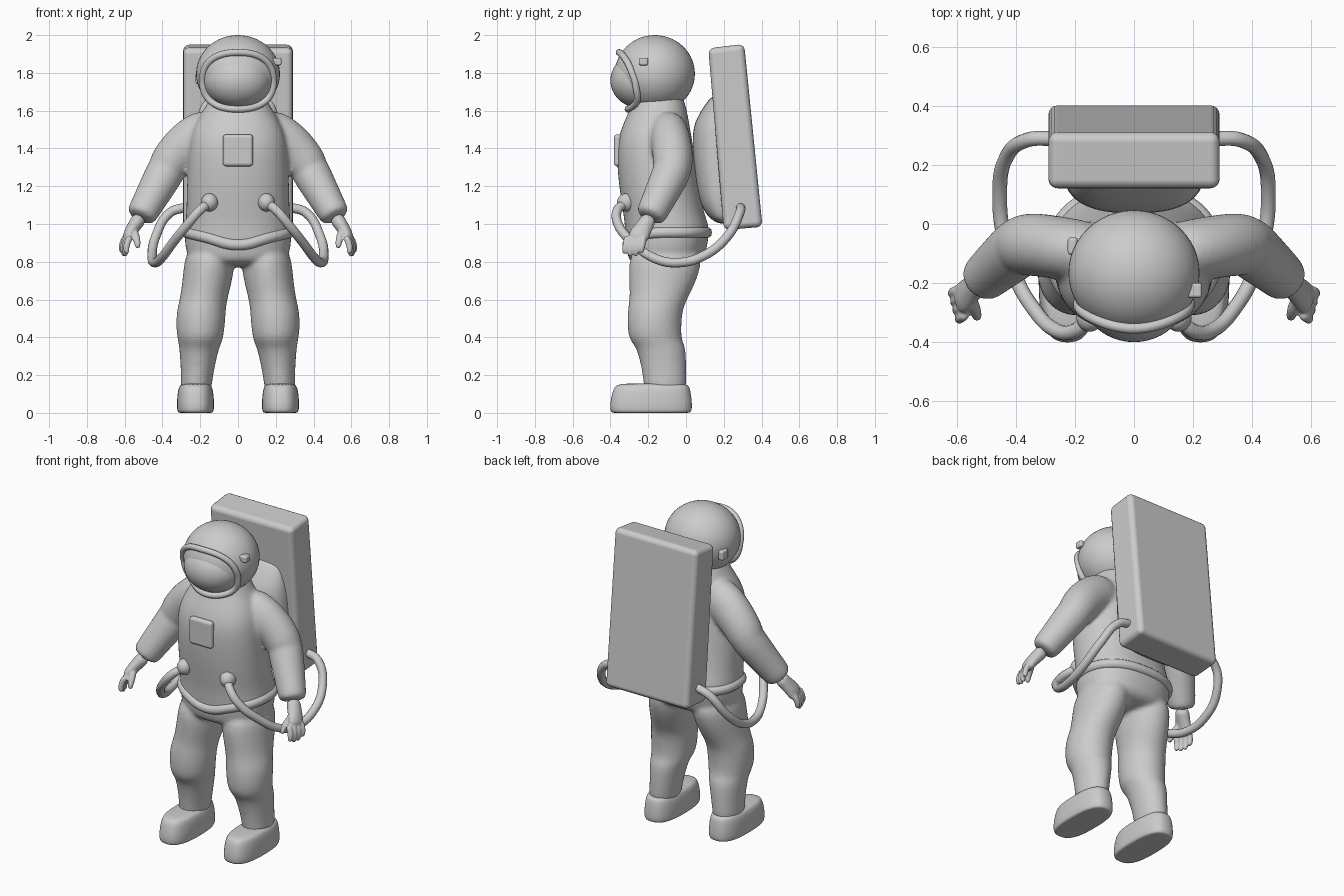
import bpy, bmesh, math
from mathutils import Vector

if "Cube" in bpy.data.objects:
    bpy.data.objects.remove(bpy.data.objects["Cube"])

Y = Vector((0, 1, 0))
TAU = 2 * math.pi


def power(v, e):
    return math.copysign(abs(v) ** e, v)


def loft(bm, rings, follow=False, side=1, e=1.0, n=20):
    """Skin capped cross-sections (x, y, z, rx, ry); side=-1 mirrors in x."""
    pts = [Vector(r[:3]) for r in rings]
    loops = []
    for i, r in enumerate(rings):
        d = Vector((0, 0, 1))
        if follow:
            d = (pts[min(i + 1, len(pts) - 1)] - pts[max(i - 1, 0)]).normalized()
        u = d.cross(Y).normalized()
        v = u.cross(d)
        loop = []
        for k in range(n):
            a = TAU * k / n
            p = pts[i] + u * r[3] * power(math.cos(a), e) + v * r[4] * power(math.sin(a), e)
            loop.append(bm.verts.new((p.x * side, p.y, p.z)))
        loops.append(loop)
    faces = [bm.faces.new(loops[0]), bm.faces.new(loops[-1])]
    for a, b in zip(loops, loops[1:]):
        for k in range(n):
            j = (k + 1) % n
            faces.append(bm.faces.new((a[k], a[j], b[j], b[k])))
    bmesh.ops.recalc_face_normals(bm, faces=faces)


def finish(name, bm, subsurf=0, voxel=0, smooth=0, mirror=False, bevel=0):
    me = bpy.data.meshes.new(name)
    bm.to_mesh(me)
    bm.free()
    for p in me.polygons:
        p.use_smooth = True
    ob = bpy.data.objects.new(name, me)
    bpy.context.collection.objects.link(ob)
    if bevel:
        m = ob.modifiers.new("bevel", 'BEVEL')
        m.width, m.segments, m.harden_normals = bevel, 4, True
    if subsurf:
        ob.modifiers.new("subsurf", 'SUBSURF').levels = subsurf
        ob.modifiers["subsurf"].render_levels = subsurf
    if voxel:
        m = ob.modifiers.new("remesh", 'REMESH')
        m.mode, m.voxel_size, m.use_smooth_shade = 'VOXEL', voxel, True
    if smooth:
        m = ob.modifiers.new("smooth", 'SMOOTH')
        m.factor, m.iterations = 0.5, smooth
    if mirror:
        ob.modifiers.new("mirror", 'MIRROR').use_mirror_merge = False
    return ob


def ellipsoid(name, loc, radii, mirror=False):
    bm = bmesh.new()
    bmesh.ops.create_uvsphere(bm, u_segments=48, v_segments=28, radius=1)
    bmesh.ops.scale(bm, vec=radii, verts=bm.verts)
    bmesh.ops.translate(bm, vec=loc, verts=bm.verts)
    return finish(name, bm, mirror=mirror)


def block(name, loc, size, bevel):
    bm = bmesh.new()
    bmesh.ops.create_cube(bm, size=1)
    bmesh.ops.scale(bm, vec=size, verts=bm.verts)
    bmesh.ops.translate(bm, vec=loc, verts=bm.verts)
    return finish(name, bm, bevel=bevel)


def tube(name, points, radius, cyclic=False):
    cu = bpy.data.curves.new(name, 'CURVE')
    cu.dimensions = '3D'
    cu.bevel_depth, cu.bevel_resolution, cu.resolution_u = radius, 4, 6
    cu.use_fill_caps = True
    sp = cu.splines.new('BEZIER')
    sp.bezier_points.add(len(points) - 1)
    for bp, p in zip(sp.bezier_points, points):
        bp.co = p
        bp.handle_left_type = bp.handle_right_type = 'AUTO'
    sp.use_cyclic_u = cyclic
    sp.use_smooth = True
    ob = bpy.data.objects.new(name, cu)
    bpy.context.collection.objects.link(ob)
    return ob


# Suit: torso, sleeves and trousers fused into one soft skin
suit = bmesh.new()
loft(suit, [(0, -.11, .77, .23, .18), (0, -.105, .84, .275, .21), (0, -.10, .92, .285, .22),
            (0, -.10, .99, .283, .225), (0, -.115, 1.04, .275, .215), (0, -.145, 1.2, .272, .212),
            (0, -.165, 1.4, .265, .207), (0, -.162, 1.5, .245, .185), (0, -.15, 1.58, .2, .16),
            (0, -.145, 1.64, .16, .14), (0, -.15, 1.72, .13, .12)], e=.88, n=28)
arm = [(.10, -.10, 1.52, .12, .10), (.23, -.085, 1.455, .13, .108), (.32, -.07, 1.38, .115, .108),
       (.365, -.07, 1.315, .11, .108), (.378, -.072, 1.29, .1, .1), (.39, -.08, 1.265, .104, .104),
       (.46, -.14, 1.14, .09, .09), (.505, -.18, 1.06, .083, .083), (.52, -.195, 1.03, .076, .076)]
leg = [(.145, -.10, .90, .13, .2), (.155, -.115, .74, .137, .192), (.178, -.14, .62, .127, .158),
       (.192, -.16, .56, .13, .148), (.197, -.167, .50, .132, .146), (.2, -.167, .42, .127, .143),
       (.2, -.155, .375, .118, .138), (.206, -.13, .345, .106, .132), (.215, -.115, .22, .088, .118),
       (.22, -.112, .16, .084, .115), (.222, -.11, .10, .08, .11)]
for s in (1, -1):
    loft(suit, arm, True, s)
    loft(suit, leg, False, s)
finish("suit", suit, subsurf=2, voxel=.012, smooth=8)

# Boots with flat soles
boots = bmesh.new()
loft(boots, [(.225, -.185, 0, .07, .18), (.225, -.185, 0, .09, .207), (.225, -.185, .012, .098, .217),
             (.225, -.185, .05, .099, .218), (.225, -.183, .10, .096, .21), (.225, -.18, .14, .088, .2),
             (.225, -.175, .158, .07, .175)], e=.75, n=28)
finish("boots", boots, subsurf=2, mirror=True)

# Gloves: palm, four fingers and a thumb
gloves = bmesh.new()
loft(gloves, [(.515, -.19, 1.04, .045, .045), (.545, -.215, .995, .036, .043), (.575, -.245, .95, .033, .056),
              (.592, -.262, .91, .026, .056)], True)
for i in range(4):
    y = -.222 - .029 * i
    tip = (.845, .825, .825, .84)[i]
    x = .612 - .008 * i
    loft(gloves, [(x - .02, y, .94, .018, .018), (x, y - .008, .90, .019, .018),
                  (x + .006, y - .014, .865, .017, .017), (x - .002, y - .016, tip, .013, .013)], True, n=12)
loft(gloves, [(.555, -.245, .97, .022, .022), (.54, -.285, .935, .022, .022),
              (.532, -.31, .90, .018, .018), (.53, -.32, .87, .014, .014)], True, n=12)
finish("gloves", gloves, subsurf=1, voxel=.006, smooth=3, mirror=True)

# Waist belt dipping at the front
belt = []
for k in range(32):
    c, s = math.cos(TAU * k / 32), math.sin(TAU * k / 32)
    belt.append((.27 * power(c, .88), -.10 + .208 * power(s, .88), .955 - .035 * max(0, -s) ** 2 - .03 * max(0, -s) ** 12))
tube("waist_belt", belt, .03, True)

# Helmet, visor, visor rim and side fittings
ellipsoid("helmet", (0, -.165, 1.795), (.222, .212, .205))
ellipsoid("visor", (0, -.24, 1.76), (.178, .16, .148))
rim = []
for k in range(32):
    c, s = math.cos(TAU * k / 32), math.sin(TAU * k / 32)
    x, z = .188 * power(c, .85), 1.758 + .15 * power(s, .85)
    depth = math.sqrt(max(.05, 1 - (x / .222) ** 2 - ((z - 1.795) / .205) ** 2))
    rim.append((x, -.165 - .212 * depth - .055 * max(0, -s) - .012 * max(0, s), z))
tube("visor_rim", rim, .018, True)
block("helmet_lamp", (.205, -.225, 1.86), (.05, .05, .04), .01)
block("helmet_latch", (-.207, -.075, 1.77), (.035, .06, .06), .012)

# Chest panel and hose ports
block("chest_panel", (0, -.362, 1.39), (.16, .04, .17), .019)
ellipsoid("hose_ports", (.15, -.315, 1.115), (.045, .05, .048), mirror=True)

# Backpack: tapered slab with rounded edges
pack = bmesh.new()
outline = [(.118, 1.93), (.308, 1.953), (.405, .985), (.2, .968)]
ends = [[pack.verts.new((x, y, z)) for y, z in outline] for x in (-.29, .29)]
pack.faces.new(ends[0])
pack.faces.new(ends[1])
for k in range(4):
    j = (k + 1) % 4
    pack.faces.new((ends[0][k], ends[0][j], ends[1][j], ends[1][k]))
bmesh.ops.recalc_face_normals(pack, faces=pack.faces)
finish("backpack", pack, bevel=.032)

# Rounded pad joining backpack and back
pad = bmesh.new()
loft(pad, [(0, .2, 1.0, .19, .03), (0, .19, 1.04, .22, .08), (0, .18, 1.12, .237, .11), (0, .175, 1.25, .24, .13),
           (0, .17, 1.48, .235, .142), (0, .17, 1.56, .22, .115), (0, .17, 1.64, .2, .065),
           (0, .17, 1.68, .18, .03)], e=.8, n=28)
finish("backpack_pad", pad, subsurf=2)

# Hoses from backpack sides round to the waist ports
hose = [(.27, .29, 1.09), (.36, .285, 1.06), (.435, .22, .935), (.455, .09, .83), (.44, -.05, .795),
        (.405, -.17, .82), (.345, -.28, .9), (.265, -.36, 1.0), (.2, -.362, 1.075), (.15, -.315, 1.11)]
for s, side in ((1, "left"), (-1, "right")):
    tube("hose_" + side, [(x * s, y, z) for x, y, z in hose], .025)
